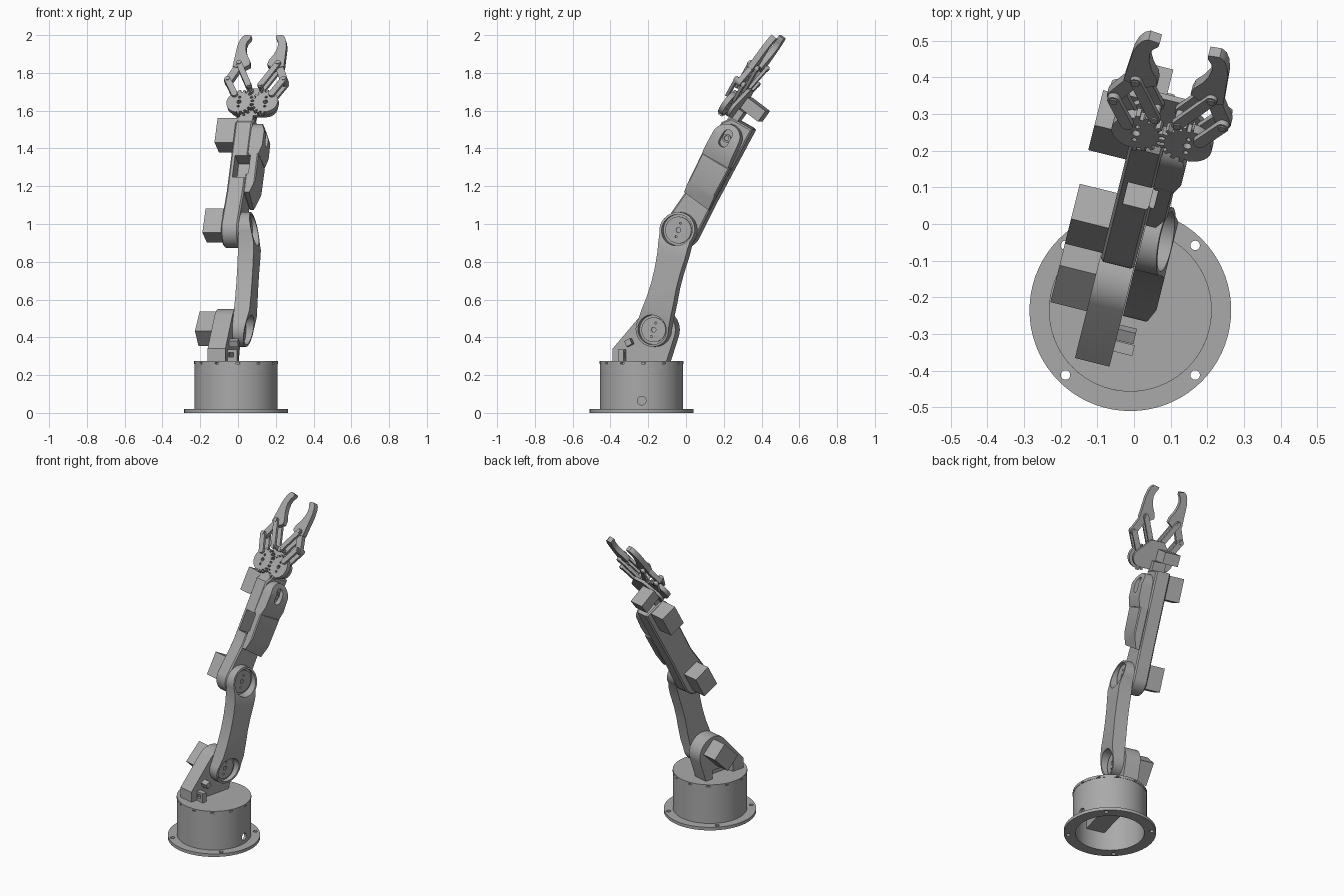
import bpy, bmesh, math
from mathutils import Matrix, Vector
from mathutils.geometry import convex_hull_2d

if "Cube" in bpy.data.objects:
    bpy.data.objects.remove(bpy.data.objects["Cube"])

grey = bpy.data.materials.new("plain_grey")
grey.use_nodes = True
GREY = (0.4, 0.4, 0.4, 1)
grey.diffuse_color = GREY
grey.node_tree.nodes["Principled BSDF"].inputs["Base Color"].default_value = GREY


# ---------- frames: 2D outlines lie in X-Y and are extruded along Z ----------
def frame(origin, x, y):
    x, y = Vector(x).normalized(), Vector(y).normalized()
    m = Matrix((x, y, x.cross(y))).transposed().to_4x4()
    m.translation = origin
    return m


YAW, LEAN, TILT = math.radians(14), math.radians(28.6), math.radians(36.5)
UP = Vector((0, 0, 1))
FWD = Vector((math.sin(YAW), math.cos(YAW), 0))
SIDE = FWD.cross(UP)
CENTRE = Vector((-0.01, -0.235, 0))
SHOULDER, ELBOW = Vector((0.07, 0.44)), Vector((0.205, 0.968))

BASE = frame(CENTRE, (1, 0, 0), (0, 1, 0))
LID = frame(CENTRE, SIDE, FWD)
ARM = frame(CENTRE, FWD, UP)
FORE = frame(CENTRE + FWD * ELBOW.x + UP * ELBOW.y,
             FWD * math.cos(LEAN) - UP * math.sin(LEAN),
             FWD * math.sin(LEAN) + UP * math.cos(LEAN))
HAND = frame(CENTRE + FWD * 0.482 + UP * 1.64 - SIDE * 0.03, SIDE,
             FWD * math.sin(TILT) + UP * math.cos(TILT))


# ---------- outlines ----------
def arc(c, r, a0=0, a1=360, n=40):
    full = abs(a1 - a0) == 360
    angles = [math.radians(a0 + (a1 - a0) * i / (n if full else n - 1)) for i in range(n)]
    return [(c[0] + r * math.cos(a), c[1] + r * math.sin(a)) for a in angles]


def rect(x0, x1, y0, y1):
    return [(x0, y0), (x1, y0), (x1, y1), (x0, y1)]


def hull(*outlines):
    pts = [Vector(p) for o in outlines for p in o]
    return [pts[i] for i in convex_hull_2d(pts)]


def bar(a, b, r):
    return hull(arc(a, r, n=20), arc(b, r, n=20))


# ---------- solids ----------
def prism(name, outline, z0, z1, m, bevel=0):
    bm = bmesh.new()
    face = bm.faces.new([bm.verts.new((p[0], p[1], z0)) for p in outline])
    new = bmesh.ops.extrude_face_region(bm, geom=[face])["geom"]
    bmesh.ops.translate(bm, vec=(0, 0, z1 - z0),
                        verts=[v for v in new if isinstance(v, bmesh.types.BMVert)])
    bmesh.ops.recalc_face_normals(bm, faces=bm.faces)
    if bevel:
        rim = [e for e in bm.edges if abs(e.verts[0].co.z - e.verts[1].co.z) < 1e-6]
        bmesh.ops.bevel(bm, geom=rim, offset=bevel, segments=1, affect='EDGES')
    me = bpy.data.meshes.new(name)
    bm.to_mesh(me)
    bm.free()
    me.materials.append(grey)
    ob = bpy.data.objects.new(name, me)
    ob.matrix_world = m
    bpy.context.collection.objects.link(ob)
    return ob


def cut(ob, outline, z0, z1, m):
    tool = prism("cutter", outline, z0, z1, m)
    tool.hide_render = True
    mod = ob.modifiers.new("cut", 'BOOLEAN')
    mod.operation, mod.solver, mod.object = 'DIFFERENCE', 'EXACT', tool
    bpy.context.view_layer.update()
    result = bpy.data.meshes.new_from_object(ob.evaluated_get(bpy.context.evaluated_depsgraph_get()))
    ob.modifiers.clear()
    ob.data = result
    bpy.data.objects.remove(tool)


def slope(ob, point, normal):
    """Trim everything beyond a plane, in the part's own frame."""
    bm = bmesh.new()
    bm.from_mesh(ob.data)
    res = bmesh.ops.bisect_plane(bm, geom=bm.verts[:] + bm.edges[:] + bm.faces[:], dist=1e-6,
                                 plane_co=point, plane_no=normal, clear_outer=True)
    bmesh.ops.edgeloop_fill(bm, edges=[e for e in res["geom_cut"] if isinstance(e, bmesh.types.BMEdge)])
    bmesh.ops.recalc_face_normals(bm, faces=bm.faces)
    bm.to_mesh(ob.data)
    bm.free()


def horn(name, c, r, z, m):
    disc = prism(name, arc(c, r), z, z + 0.012, m)
    cut(disc, arc(c, 0.014, n=6), z - 0.01, z + 0.05, m)
    for k in (-1, 1):
        cut(disc, arc((c[0] + 0.012 * k, c[1] + 0.035 * k), 0.006, n=10), z - 0.01, z + 0.05, m)


# ---------- base ----------
flange = prism("base_flange", arc((0, 0), 0.275, n=72), 0, 0.02, BASE)
cut(flange, arc((0, 0), 0.205, n=64), -0.1, 0.1, BASE)
for k in range(4):
    a = math.radians(45 + 90 * k)
    cut(flange, arc((0.25 * math.cos(a), 0.25 * math.sin(a)), 0.013, n=16), -0.1, 0.1, BASE)
drum = prism("base_drum", arc((0, 0), 0.22, n=72), 0.015, 0.258, BASE)
cut(drum, arc((0, 0), 0.205, n=64), -0.1, 0.245, BASE)
cut(drum, arc((0, 0.065), 0.023, n=24), 0.1, 0.4, frame(CENTRE, (0, 1, 0), UP))
teeth = []
for k in range(72):
    teeth += arc((0, 0), 0.205 if k % 6 == 0 else 0.222, 5 * k, 5 * k + 4.9, n=2)
prism("turntable_rim", teeth, 0.258, 0.268, BASE)
prism("turntable_lid", arc((0, 0), 0.222, n=72), 0.266, 0.275, LID)
prism("base_motor", rect(-0.06, 0.06, -0.2, 0.06), 0.12, 0.25, LID)

# ---------- shoulder ----------
bracket = prism("shoulder_bracket", hull(arc(SHOULDER, 0.11), [(-0.163, 0.27), (-0.163, 0.34), (0.13, 0.27)]),
                -0.115, -0.018, ARM)
cut(bracket, rect(-0.08, 0.08, 0.2, 0.33), -0.2, -0.06, ARM)
clip = prism("lid_clip", rect(-0.03, 0.035, -0.12, -0.09), 0.27, 0.335, LID)
cut(clip, rect(-0.012, 0.017, 0.295, 0.32), -1, 1, frame(CENTRE, SIDE, UP))
prism("bracket_clip", [(-0.075, 0.35), (-0.045, 0.365), (-0.058, 0.395), (-0.088, 0.38)], -0.03, 0.03, ARM)

# ---------- upper arm ----------
axis = (ELBOW - SHOULDER).normalized()
heading = math.degrees(math.atan2(axis.y, axis.x))
outline = arc(ELBOW, 0.095, heading - 115, heading + 115, 32)
across = Vector((-axis.y, axis.x))
span = (ELBOW - SHOULDER).length
waist = [(0.74, 0.077), (0.6, 0.071), (0.45, 0.07), (0.3, 0.075)]
outline += [SHOULDER + axis * span * t + across * w + Vector((0.008, 0)) for t, w in waist]
outline += arc(SHOULDER, 0.09, heading + 75, heading + 285, 32)
outline += [SHOULDER + axis * span * t - across * w + Vector((0.008, 0)) for t, w in reversed(waist)]
upper = prism("upper_arm", outline, -0.016, 0.069, ARM)
e_low, s_high = ELBOW - axis * 0.09, SHOULDER + axis * 0.09
slope(upper, (e_low.x, e_low.y, 0.069), (0.22 * axis.x, 0.22 * axis.y, 1))
slope(upper, (s_high.x, s_high.y, 0.069), (-0.18 * axis.x, -0.18 * axis.y, 1))
for c, r, label in ((ELBOW, 0.083, "elbow"), (SHOULDER, 0.078, "shoulder")):
    cut(upper, arc(c, r), 0.012, 0.2, ARM)
    horn(label + "_horn", c, r - 0.012, 0.008, ARM)

# ---------- forearm ----------
fore = prism("forearm_body", arc((0, 0), 0.095, 180, 360, 28)
             + [(0.09, 0.2), (0.092, 0.655), (-0.035, 0.655), (-0.076, 0.61), (-0.07, 0.2)],
             -0.112, -0.018, FORE, bevel=0.008)
cut(fore, rect(-0.2, 0.02, 0.28, 0.41), -0.09, 0.1, FORE)
middle = prism("forearm_casing", [(-0.07, 0.19), (0.09, 0.17), (0.093, 0.42), (-0.078, 0.425)],
               -0.02, 0.037, FORE, bevel=0.006)
cut(middle, rect(-0.2, 0.02, 0.3, 0.41), -0.1, -0.005, FORE)
slope(middle, (0, 0.26, 0.037), (0, -0.35, 1))
WRIST = (0.0, 0.554)
flap = prism("wrist_flap", hull(arc(WRIST, 0.076), [(-0.078, 0.42), (0.085, 0.42)]), -0.02, 0.052, FORE)
slope(flap, (0, 0.56, 0.052), (0, 0.4, 1))
slope(flap, (0, 0.47, 0.052), (0, -0.3, 1))
cut(flap, bar((0.0, 0.53), (0.0, 0.575), 0.026), 0.02, 0.2, FORE)
horn("wrist_horn", WRIST, 0.022, 0.018, FORE)

# ---------- joint motors ----------
for name, u, z, turn in (("shoulder_motor", 0.06, 0.445, math.radians(45)),
                         ("elbow_motor", 0.217, 0.992, LEAN), ("wrist_motor", 0.48, 1.47, LEAN)):
    m = frame(CENTRE + FWD * u + UP * z, FWD * math.cos(turn) - UP * math.sin(turn),
              FWD * math.sin(turn) + UP * math.cos(turn))
    prism(name, rect(-0.056, 0.056, -0.073, 0.073), -0.217, -0.1, m)

# ---------- gripper ----------
palm = hull(arc((-0.072, 0), 0.055), arc((0.072, 0), 0.055), arc((-0.032, 0.1), 0.02), arc((0.032, 0.1), 0.02))
prism("palm_plate", palm, -0.052, -0.034, HAND)
prism("gripper_motor", rect(-0.115, -0.015, 0.005, 0.075), -0.172, -0.05, HAND)
prism("gripper_neck", rect(-0.075, 0.005, -0.1, 0.0), -0.085, -0.034, HAND)
FINGER = [(0.14, 0.23), (0.138, 0.27), (0.136, 0.318), (0.134, 0.36), (0.126, 0.4), (0.115, 0.425),
          (0.1, 0.437), (0.068, 0.432), (0.07, 0.415), (0.083, 0.395), (0.088, 0.37), (0.084, 0.34),
          (0.072, 0.305), (0.052, 0.27), (0.047, 0.24), (0.085, 0.215)]
for s, label in ((-1, "first"), (1, "second")):
    hub, inner, outer, knuckle = [(s * x, y) for x, y in
                                  ((0.072, 0), (0.032, 0.1), (0.153, 0.14), (0.106, 0.245))]
    # gear with teeth only on the meshing side
    gear = []
    for k in range(72):
        a = 5 * k + (10 if s > 0 else 0)
        inward = math.cos(math.radians(a)) * -s > -0.15
        gear += arc(hub, (0.078 if k // 2 % 2 else 0.064) if inward else 0.068, a, a + 4, n=2)
    wheel = prism(label + "_gear", gear, -0.015, 0.013, HAND)
    for dx, dy, r in ((0, 0, 0.012), (0.0, 0.03, 0.007), (0.0, -0.03, 0.007)):
        cut(wheel, arc((hub[0] + dx, hub[1] + dy), r, n=12), -0.1, 0.1, HAND)
    for n0 in (-0.034, 0.014):
        prism(label + "_drive_link", bar((hub[0] + s * 0.03, 0.045), outer, 0.017), n0, n0 + 0.016, HAND)
        prism(label + "_guide_link", bar(inner, knuckle, 0.016), n0, n0 + 0.016, HAND)
    prism(label + "_finger", [(s * x, y) for x, y in FINGER], -0.014, 0.018, HAND)
    prism(label + "_finger_root", bar(outer, knuckle, 0.021), -0.014, 0.014, HAND)
    for c in (inner, outer, knuckle):
        prism(label + "_pin", arc(c, 0.011, n=16), -0.038, 0.034, HAND)

# ---------- shading ----------
bpy.ops.object.select_all(action='DESELECT')
for ob in bpy.context.scene.objects:
    if ob.type == 'MESH' and grey.name in ob.data.materials:
        ob.select_set(True)
        bpy.context.view_layer.objects.active = ob
bpy.ops.object.shade_smooth_by_angle(angle=math.radians(30))
